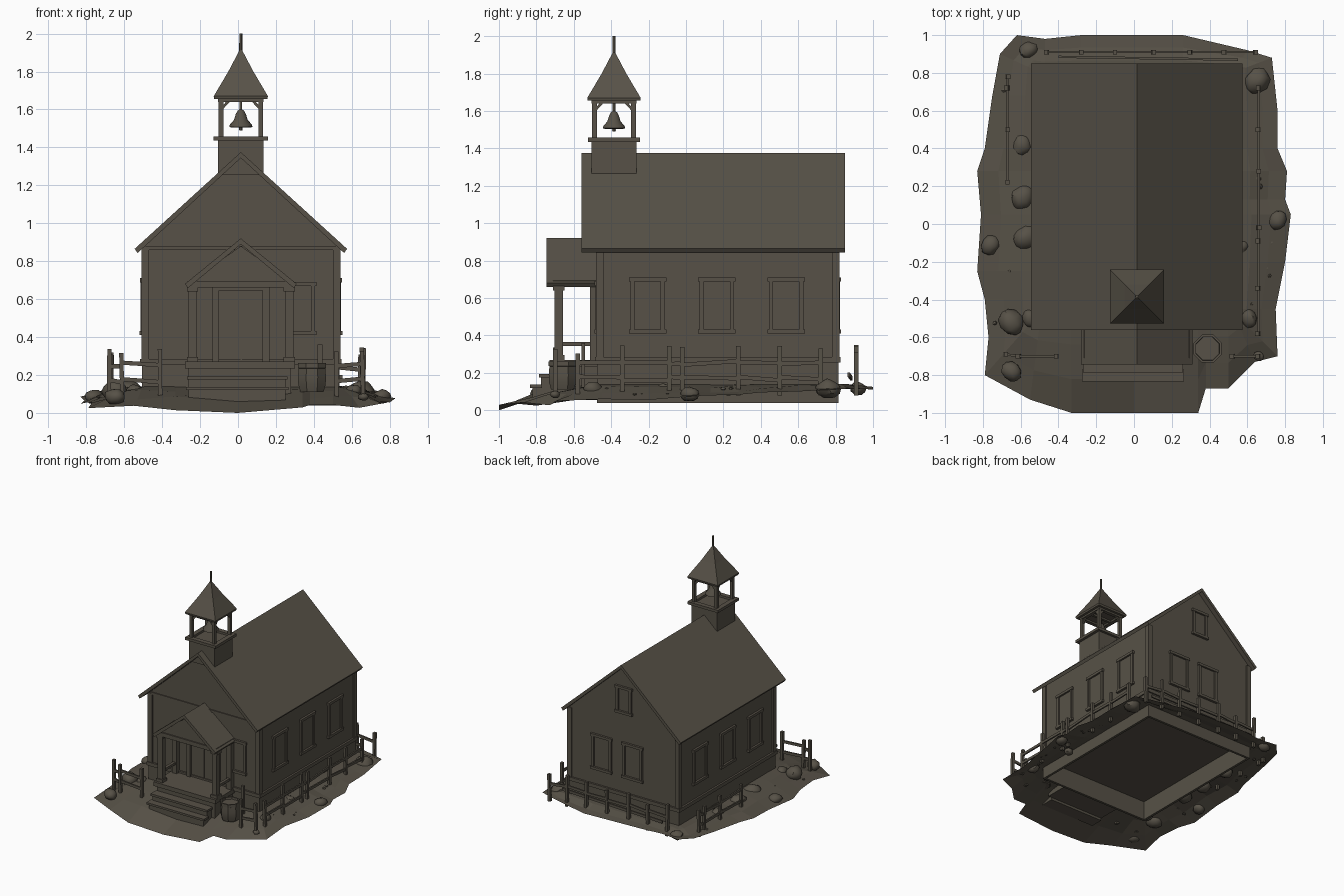
import bpy, bmesh, math, random
from mathutils import Vector, Matrix

if "Cube" in bpy.data.objects:
    bpy.data.objects.remove(bpy.data.objects["Cube"])

random.seed(4)
mat = bpy.data.materials.new("weathered brown wood")
mat.diffuse_color = (0.095, 0.083, 0.063, 1)
mat.use_nodes = True
mat.node_tree.nodes["Principled BSDF"].inputs["Base Color"].default_value = mat.diffuse_color
CX = 0.015   # centre line of the building


def finish(name, bm, smooth=False):
    bmesh.ops.recalc_face_normals(bm, faces=bm.faces)
    me = bpy.data.meshes.new(name)
    bm.to_mesh(me)
    bm.free()
    me.materials.append(mat)
    ob = bpy.data.objects.new(name, me)
    bpy.context.collection.objects.link(ob)
    if smooth:
        bpy.context.view_layer.objects.active = ob
        ob.select_set(True)
        bpy.ops.object.shade_smooth_by_angle(angle=math.radians(40))
        ob.select_set(False)
    return ob


def add_box(bm, x0, x1, y0, y1, z0, z1):
    m = Matrix.Translation(((x0 + x1) / 2, (y0 + y1) / 2, (z0 + z1) / 2))
    bmesh.ops.create_cube(bm, size=1, matrix=m @ Matrix.Diagonal((x1 - x0, y1 - y0, z1 - z0, 1)))


def boxes(name, items):
    bm = bmesh.new()
    for b in items:
        add_box(bm, *b)
    return finish(name, bm)


def add_beam(bm, a, b, w, h):
    a, b = Vector(a), Vector(b)
    rot = (b - a).to_track_quat('Y', 'Z').to_matrix().to_4x4()
    bmesh.ops.create_cube(bm, size=1, matrix=Matrix.Translation((a + b) / 2) @ rot
                          @ Matrix.Diagonal((w, (b - a).length, h, 1)))


def prism(name, profile, y0, y1):
    """Extrude an x-z outline along y."""
    bm = bmesh.new()
    f = bm.faces.new([bm.verts.new((x, y0, z)) for x, z in profile])
    r = bmesh.ops.extrude_face_region(bm, geom=[f])
    bmesh.ops.translate(bm, vec=(0, y1 - y0, 0),
                        verts=[v for v in r['geom'] if isinstance(v, bmesh.types.BMVert)])
    return finish(name, bm)


def roof(name, half, eave, ridge, t, y0, y1):
    prism(name, [(CX - half, eave), (CX, ridge), (CX + half, eave), (CX + half - t * .7, eave - t),
                 (CX, ridge - t * 1.4), (CX - half + t * .7, eave - t)], y0, y1)


def lathe(name, profile, sides, centre, turn=0, smooth=True):
    bm = bmesh.new()
    rings = [[bm.verts.new((centre[0] + r * math.cos(turn + i * math.tau / sides),
                            centre[1] + r * math.sin(turn + i * math.tau / sides), z))
              for i in range(sides)] for r, z in profile]
    for a, b in zip(rings, rings[1:]):
        for i in range(sides):
            j = (i + 1) % sides
            bm.faces.new((a[i], a[j], b[j], b[i]))
    bm.faces.new(rings[0])
    bm.faces.new(rings[-1])
    return finish(name, bm, smooth)


# ground: sheet sloping from the foundation to a ragged edge
edge = [(-.62, 1), (-.47, .98), (-.28, 1), (.26, 1), (.6, .92), (.73, .88), (.76, .6), (.76, .4), (.81, .28),
        (.8, .13), (.83, .05), (.8, -.2), (.75, -.45), (.76, -.7), (.64, -.73), (.5, -.87), (.38, -.87),
        (.34, -1), (0, -1), (-.33, -1), (-.55, -.93), (-.79, -.8), (-.77, -.6), (-.79, -.4), (-.83, -.25),
        (-.81, .05), (-.83, .28), (-.79, .4), (-.75, .68), (-.71, .9)]
bm = bmesh.new()
rows = []
for t in (0, .33, .67, 1):
    row = []
    for x, y in edge:
        ix, iy = min(max(x, -.49), .52), min(max(y, -.46), .8)
        ze = 0 if (x, y) == (0, -1) else .07 + .045 * y + random.uniform(-.012, .012)
        z = .14 + (ze - .14) * t ** 1.5 + (random.uniform(-.008, .008) if 0 < t < 1 else 0)
        row.append(bm.verts.new((ix + (x - ix) * t, iy + (y - iy) * t, z)))
    rows.append(row)
for a, b in zip(rows, rows[1:]):
    for i in range(len(edge)):
        j = (i + 1) % len(edge)
        bm.faces.new((a[i], a[j], b[j], b[i]))
bmesh.ops.remove_doubles(bm, verts=bm.verts, dist=.0005)
finish("ground", bm)

# main building: gabled body, hollow foundation, trim and corner boards
X0, X1, Y0, Y1 = -.5, .53, -.47, .81
prism("house_walls", [(X0, .2), (X1, .2), (X1, .878), (CX, 1.35), (X0, .878)], Y0, Y1)


def ring(x0, x1, y0, y1, z0, z1, t):
    return [(x0, x0 + t, y0, y1, z0, z1), (x1 - t, x1, y0, y1, z0, z1),
            (x0, x1, y0, y0 + t, z0, z1), (x0, x1, y1 - t, y1, z0, z1)]


boxes("foundation", ring(X0 - .005, X1 + .005, Y0 - .005, Y1 + .005, .04, .26, .02))
boxes("base_trim", ring(X0 - .016, X1 + .016, Y0 - .016, Y1 + .016, .255, .285, .025))
boxes("corner_boards", [(x - .02, x + .02, y - .02, y + .02, .28, .87)
                        for x in (X0 + .01, X1 - .01) for y in (Y0 + .01, Y1 - .01)])
boxes("front_frieze", [(X0, X1, Y0 - .008, Y0, .86, .88)])
roof("main_roof", .56, .865, 1.375, .022, -.56, .85)


# windows: frame, sill and pane; axis tells which wall they sit on
def window(name, axis, wall, c, z0, z1, w, out):
    parts = [(c - w, c + w, z1 - .022, z1, .018), (c - w, c + w, z0, z0 + .022, .02),
             (c - w + .008, c - w + .03, z0, z1, .014), (c + w - .03, c + w - .008, z0, z1, .014),
             (c - w + .02, c + w - .02, z0 + .01, z1 - .01, .003)]
    items = []
    for a, b, lo, hi, d in parts:
        p, q = sorted((wall, wall + out * d))
        items.append((p, q, a, b, lo, hi) if axis == 'x' else (a, b, p, q, lo, hi))
    boxes(name, items)


for c in (-.205, .165, .535):
    window("right_window", 'x', X1, c, .41, .71, .1, 1)
    window("left_window", 'x', X0, c, .41, .71, .1, -1)
window("front_window", 'y', Y0, .335, .41, .69, .08, -1)
for c in (.22, -.07):
    window("back_window", 'y', Y1, c, .41, .71, .1, 1)
window("attic_window", 'y', Y1, .01, .95, 1.18, .08, 1)

# front door with frame, and its two leaves
boxes("door", [(-.1, .13, Y0 - .008, Y0, .27, .65), (.012, .02, Y0 - .012, Y0, .27, .65)])
boxes("door_frame", [(-.135, -.1, Y0 - .03, Y0, .27, .67), (.13, .165, Y0 - .03, Y0, .27, .67),
                     (-.135, .165, Y0 - .03, Y0, .645, .68)])

# porch: deck, posts, beams, railing, pediment, roof and steps
boxes("porch_deck", [(-.28, .3, -.73, Y0, .235, .27), (-.26, .28, -.71, Y0, .08, .235)])
boxes("porch_posts", [(x - .022, x + .022, y - .022, y + .022, .27, .67)
                      for x in (-.24, .27) for y in (-.68, -.49)])
boxes("porch_post_blocks", [(x - .03, x + .03, -.71, -.65, z, z + .025)
                            for x in (-.24, .27) for z in (.27, .64)])
boxes("porch_beams", ring(-.265, .295, -.71, Y0, .66, .695, .04))
boxes("porch_railing", [(x - .012, x + .012, -.67, -.49, .345, .365) for x in (-.24, .27)])
prism("porch_pediment", [(-.25, .69), (.28, .69), (CX, .88)], -.7, Y0)
roof("porch_roof", .295, .68, .92, .022, -.745, Y0)
boxes("front_steps", [(-.26, .25, -.82, -.71, .06, .125), (-.26, .25, -.775, -.71, .125, .18),
                      (-.275, .265, -.835, -.77, .12, .137), (-.27, .26, -.785, -.71, .175, .193)])

# bell tower: base, rail slab, posts, braces, pyramid roof, spike, bell
TY = -.385
boxes("tower_base", [(CX - .12, CX + .12, TY - .12, TY + .12, 1.255, 1.44)])
boxes("tower_rail", ring(CX - .143, CX + .143, TY - .14, TY + .14, 1.435, 1.458, .04))
boxes("tower_posts", [(CX + sx * .105 - .013, CX + sx * .105 + .013, TY + sy * .105 - .013,
                       TY + sy * .105 + .013, 1.43, 1.67) for sx in (-1, 1) for sy in (-1, 1)])
bm = bmesh.new()
for sx in (-1, 1):
    for sy in (-1, 1):
        x, y = CX + sx * .105, TY + sy * .105
        add_beam(bm, (x, y, 1.6), (x - sx * .05, y, 1.655), .014, .014)
        add_beam(bm, (x, y, 1.6), (x, y - sy * .05, 1.655), .014, .014)
finish("tower_braces", bm)
boxes("tower_top_beams", ring(CX - .12, CX + .12, TY - .12, TY + .12, 1.64, 1.66, .03))
R2 = math.sqrt(2)
lathe("tower_roof", [(.14 * R2, 1.655), (.143 * R2, 1.67), (.066 * R2, 1.80), (.004, 1.92)],
      4, (CX, TY), math.pi / 4, False)
lathe("tower_spike", [(.009, 1.88), (.008, 2.0)], 6, (CX, TY))
lathe("bell", [(.052, 1.505), (.061, 1.508), (.058, 1.52), (.036, 1.545), (.027, 1.575), (.018, 1.592), (.007, 1.6),
               (.007, 1.65)], 14, (CX, TY))
lathe("bell_clapper", [(.004, 1.52), (.01, 1.50), (.008, 1.49)], 8, (CX, TY))
boxes("bell_yoke", [(CX - .11, CX + .11, TY - .01, TY + .01, 1.64, 1.66)])

# barrel beside the steps
lathe("barrel", [(.066, .11), (.078, .15), (.08, .19), (.076, .235), (.08, .237), (.08, .262), (.068, .262),
                 (.066, .245)], 8, (.39, -.66), math.pi / 8)


# fences: posts with slightly crooked rails at the given heights
def fence(name, pts, heights=(.17, .255)):
    bm = bmesh.new()
    for x, y in pts:
        top = random.uniform(.29, .35)
        add_beam(bm, (x, y, .08), (x + random.uniform(-.008, .008), y, top), .024, .022)
    for a, b in zip(pts, pts[1:]):
        for z in heights:
            add_beam(bm, (*a, z + random.uniform(-.012, .012)), (*b, z + random.uniform(-.012, .012)), .012, .022)
    finish(name, bm)


fence("right_fence", [(.66, y) for y in (-.58, -.34, -.09, -.02, .28, .5, .72)])
fence("back_fence", [(x, .91) for x in (-.46, -.28, -.1, .1, .3, .48, .64)], (.24,))
fence("left_fence", [(-.67, y) for y in (.22, .5, .72, .78)])
fence("front_left_fence", [(-.68, -.69), (-.61, -.7), (-.41, -.7)])
fence("front_right_fence", [(.52, -.7), (.66, -.7)])
boxes("stray_post", [(.42, .445, -.56, -.54, .1, .36)])
bm = bmesh.new()
add_beam(bm, (-.4, .885, .17), (.55, .87, .19), .012, .022)
finish("loose_back_rail", bm)

# rocks around the building, then pebbles
bm = bmesh.new()
stones = [(-.56, .92, .05), (.65, .76, .075), (-.59, .42, .06), (-.59, .14, .07), (-.57, -.07, .075),
          (-.76, -.11, .055), (-.65, -.52, .075), (-.55, -.5, .05), (-.65, -.78, .06), (.76, .02, .055),
          (.61, -.5, .05), (.66, -.7, .03), (.57, -.12, .04)]
stones += [(s * random.uniform(.62, .74), random.uniform(-.7, .8), random.uniform(.008, .016))
           for s in (-1, 1) for _ in range(8)]
for x, y, r in stones:
    z = .085 if abs(x) > .7 or y < -.6 else .115
    m = (Matrix.Translation((x, y, z)) @ Matrix.Rotation(random.uniform(0, 6), 4, 'Z')
         @ Matrix.Diagonal((r, r * .85, r * .7, 1)))
    vs = bmesh.ops.create_icosphere(bm, subdivisions=2 if r > .02 else 1, radius=1, matrix=m)['verts']
    for v in vs:
        v.co += Vector([random.uniform(-.07, .07) * r for _ in range(3)])
finish("rocks", bm, True)
